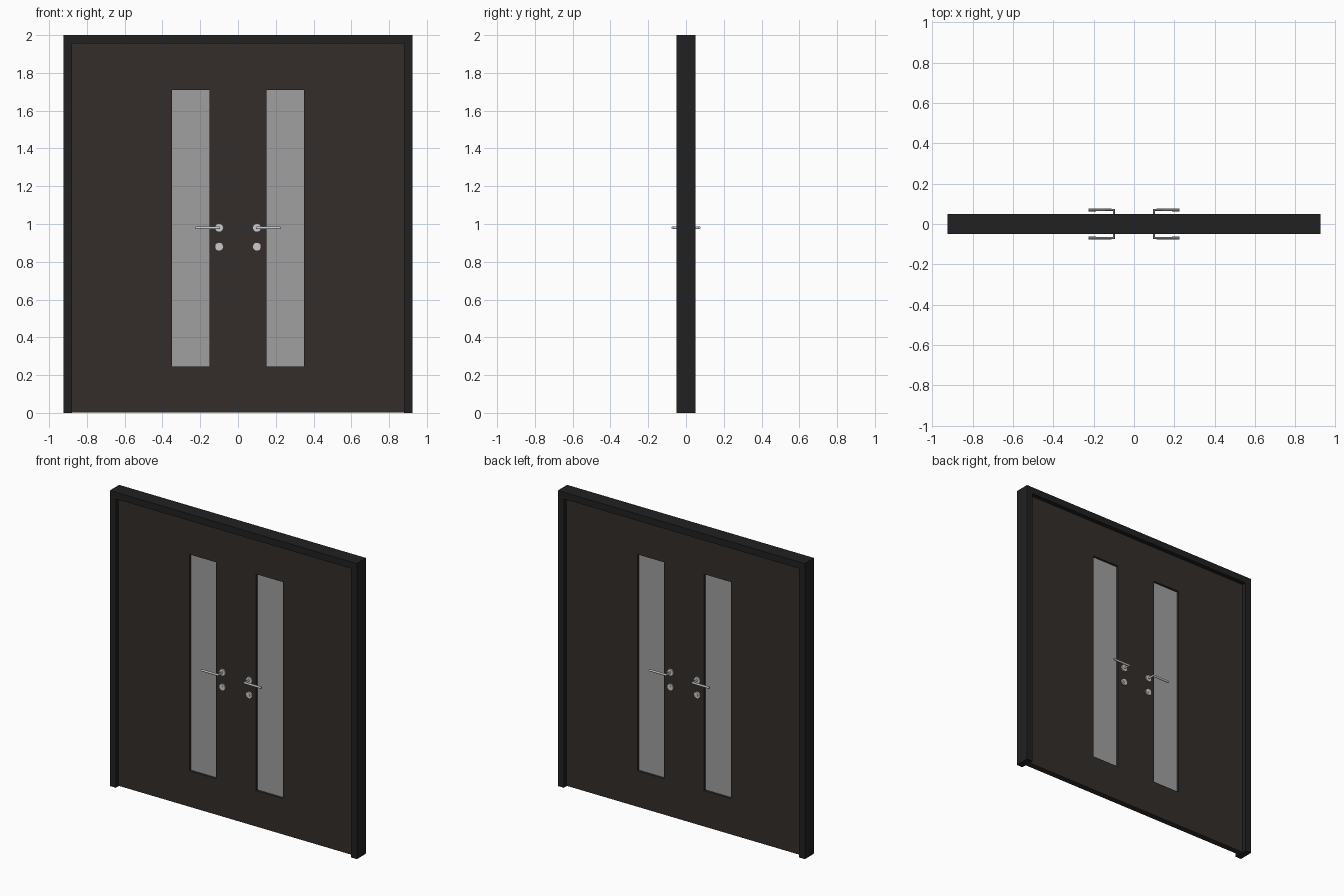
import bpy, bmesh, math

if "Cube" in bpy.data.objects:
    bpy.data.objects.remove(bpy.data.objects["Cube"])

FACE = 0.02            # half thickness of a door leaf
HANDLE_X = 0.1


def material(name, color):
    m = bpy.data.materials.new(name)
    m.diffuse_color = color
    m.use_nodes = True
    m.node_tree.nodes["Principled BSDF"].inputs["Base Color"].default_value = m.diffuse_color
    return m


dark_frame = material("dark_frame", (0.015, 0.015, 0.015, 1))
dark_wood = material("dark_wood", (0.034, 0.027, 0.024, 1))
frosted = material("frosted_glass", (0.35, 0.35, 0.35, 0.6))


def add(name, bm, mat=None):
    bmesh.ops.recalc_face_normals(bm, faces=bm.faces)
    me = bpy.data.meshes.new(name)
    bm.to_mesh(me)
    bm.free()
    ob = bpy.data.objects.new(name, me)
    bpy.context.collection.objects.link(ob)
    if mat:
        me.materials.append(mat)
    return ob


def smooth(ob):
    bpy.ops.object.select_all(action='DESELECT')
    ob.select_set(True)
    bpy.context.view_layer.objects.active = ob
    bpy.ops.object.shade_smooth_by_angle(angle=math.radians(35))


def slab(name, outline, half, mat):
    """Outline in x/z given thickness along y."""
    bm = bmesh.new()
    f = bm.faces.new([bm.verts.new((x, -half, z)) for x, z in outline])
    ext = bmesh.ops.extrude_face_region(bm, geom=[f])
    verts = [v for v in ext['geom'] if isinstance(v, bmesh.types.BMVert)]
    bmesh.ops.translate(bm, verts=verts, vec=(0, 2 * half, 0))
    return add(name, bm, mat)


def rect(x0, x1, z0, z1):
    return [(x0, z0), (x1, z0), (x1, z1), (x0, z1)]


def leaf(name, outer, inner):
    """Door panel with a rectangular window opening."""
    bm = bmesh.new()
    loops = [[bm.verts.new((x, y, z)) for x, z in r]
             for r, y in ((outer, -FACE), (inner, -FACE), (inner, FACE), (outer, FACE))]
    for k in range(4):
        a, b = loops[k], loops[(k + 1) % 4]
        for i in range(4):
            j = (i + 1) % 4
            bm.faces.new((a[i], a[j], b[j], b[i]))
    return add(name, bm, dark_wood)


def disc(name, x, y, z, r, depth):
    bpy.ops.mesh.primitive_cylinder_add(vertices=32, radius=r, depth=depth,
                                        location=(x, y, z), rotation=(math.pi / 2, 0, 0))
    ob = bpy.context.object
    ob.name = name
    smooth(ob)


# Surrounding frame: two jambs and a header
slab("door_frame", [(-0.925, 0), (-0.88, 0), (-0.88, 1.955), (0.88, 1.955),
                    (0.88, 0), (0.925, 0), (0.925, 2), (-0.925, 2)], 0.05, dark_frame)

for s, side in ((-1, "left"), (1, "right")):
    # Leaf and its glass strip
    leaf(side + "_door_leaf", rect(s * 0.0005, s * 0.88, 0.002, 1.955),
         rect(s * 0.15, s * 0.35, 0.245, 1.71))
    slab(side + "_window_glass", rect(s * 0.15, s * 0.35, 0.245, 1.71), 0.005, frosted)

    # Lever handle: one mitred rod running through the leaf
    cu = bpy.data.curves.new(side + "_lever_handle", 'CURVE')
    cu.dimensions = '3D'
    cu.bevel_depth = 0.0075
    cu.bevel_resolution = 3
    cu.use_fill_caps = True
    sp = cu.splines.new('POLY')
    path = [(0.225, -0.07), (HANDLE_X, -0.07), (HANDLE_X, 0.07), (0.225, 0.07)]
    sp.points.add(len(path) - 1)
    for p, (x, y) in zip(sp.points, path):
        p.co = (s * x, y, 0.98, 1)
    ob = bpy.data.objects.new(side + "_lever_handle", cu)
    bpy.context.collection.objects.link(ob)
    bpy.ops.object.select_all(action='DESELECT')
    ob.select_set(True)
    bpy.context.view_layer.objects.active = ob
    bpy.ops.object.convert(target='MESH')
    smooth(bpy.context.object)

    # Roses and lock cylinders on both faces
    for f, face in ((-1, "front"), (1, "back")):
        tag = side + "_" + face
        x = s * HANDLE_X
        disc(tag + "_handle_rose", x, f * (FACE + 0.004), 0.98, 0.023, 0.008)
        disc(tag + "_lock_rose", x, f * (FACE + 0.004), 0.88, 0.023, 0.008)
        disc(tag + "_lock_cylinder", x, f * (FACE + 0.006), 0.88, 0.009, 0.008)
